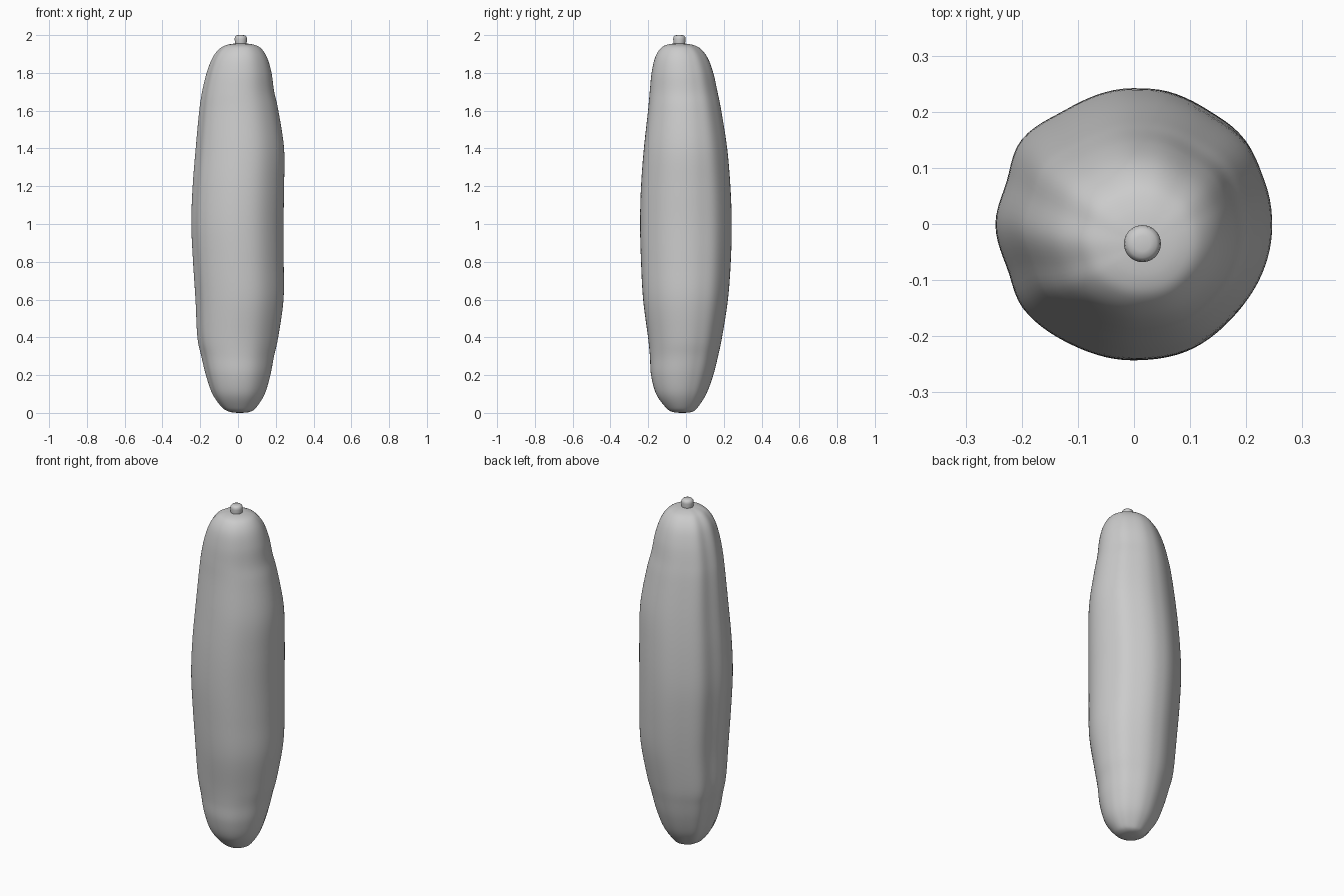
import bpy, bmesh, math
from mathutils import Vector

if "Cube" in bpy.data.objects:
    bpy.data.objects.remove(bpy.data.objects["Cube"])

SIDES, STEPS = 96, 6

# Body stations: z, left x, right x, front y, back y
STATIONS = [
    (0.0, -.0, .02, -.03, -.01), (.006, -.045, .065, -.075, .035), (.03, -.085, .098, -.108, .063),
    (.10, -.135, .142, -.158, .108), (.20, -.17, .172, -.185, .145), (.30, -.194, .191, -.191, .17),
    (.40, -.215, .213, -.201, .191), (.60, -.225, .241, -.227, .222), (.80, -.238, .242, -.238, .237),
    (1.0, -.247, .241, -.243, .242), (1.2, -.240, .244, -.238, .235), (1.4, -.224, .244, -.223, .218),
    (1.6, -.205, .214, -.201, .187), (1.7, -.19, .192, -.192, .167), (1.8, -.166, .178, -.182, .145),
    (1.88, -.135, .155, -.164, .115), (1.93, -.095, .122, -.134, .075), (1.95, -.052, .082, -.098, .03),
    (1.957, .005, .025, -.045, -.025)]
# Ribbed cross-section: angle in degrees, radius factor
RIBS = [(0, 1), (20, 1.005), (38, 1.03), (58, 1.005), (75, 1.01), (90, 1), (120, .973), (143, 1.02),
        (162, .97), (180, 1), (200, .97), (218, 1.01), (245, .99), (270, 1), (295, 1.015),
        (320, 1.0), (340, 1.0), (360, 1)]


def spline(p0, p1, p2, p3, t):
    return [.5 * (2 * b + (c - a) * t + (2 * a - 5 * b + 4 * c - d) * t * t + (3 * b - a - 3 * c + d) * t ** 3)
            for a, b, c, d in zip(p0, p1, p2, p3)]


def rib(deg):
    for (a, ra), (b, rb) in zip(RIBS, RIBS[1:]):
        if a <= deg <= b:
            t = (deg - a) / (b - a)
            return ra + (rb - ra) * t * t * (3 - 2 * t)


def make_object(name, bm):
    bmesh.ops.recalc_face_normals(bm, faces=bm.faces)
    for f in bm.faces:
        f.smooth = True
    me = bpy.data.meshes.new(name)
    bm.to_mesh(me)
    bm.free()
    ob = bpy.data.objects.new(name, me)
    bpy.context.collection.objects.link(ob)
    return ob


def loft(name, rings):
    bm = bmesh.new()
    loops = [[bm.verts.new(p) for p in ring] for ring in rings]
    for lo, hi in zip(loops, loops[1:]):
        n = len(lo)
        for i in range(n):
            bm.faces.new((lo[i], lo[(i + 1) % n], hi[(i + 1) % n], hi[i]))
    bm.faces.new(loops[0][::-1])
    bm.faces.new(loops[-1])
    return make_object(name, bm)


def body_ring(z, l, r, f, b):
    cx, cy, a, d = (l + r) / 2, (f + b) / 2, (r - l) / 2, (b - f) / 2
    end = min(1, abs(z - 1) ** 3)  # the back right corner thins towards the ends
    ring = []
    for i in range(SIDES):
        t = 2 * math.pi * i / SIDES
        m = rib(360 * i / SIDES) - .05 * end * max(0, math.cos(t - math.pi / 4)) ** 6
        ring.append(Vector((cx + a * m * math.cos(t), cy + d * m * math.sin(t), z)))
    return ring


# Fruit body
rings = []
last = len(STATIONS) - 1
for i in range(last):
    pts = [STATIONS[min(max(i + k, 0), last)] for k in (-1, 0, 1, 2)]
    rings += [body_ring(*spline(*pts, s / STEPS)) for s in range(STEPS)]
rings.append(body_ring(*STATIONS[-1]))
for ring in rings:
    for p in ring:
        p.z = max(p.z, 0)
loft("fruit_body", rings)

# Stem with a rounded tip
PROFILE = [(.031, 1.92), (.031, 1.96), (.033, 1.98), (.031, 1.99), (.025, 1.997), (.014, 2.0)]
loft("stem", [[Vector((.015 + r * math.cos(math.tau * i / 32), -.035 + r * math.sin(math.tau * i / 32), z))
               for i in range(32)] for r, z in PROFILE])
